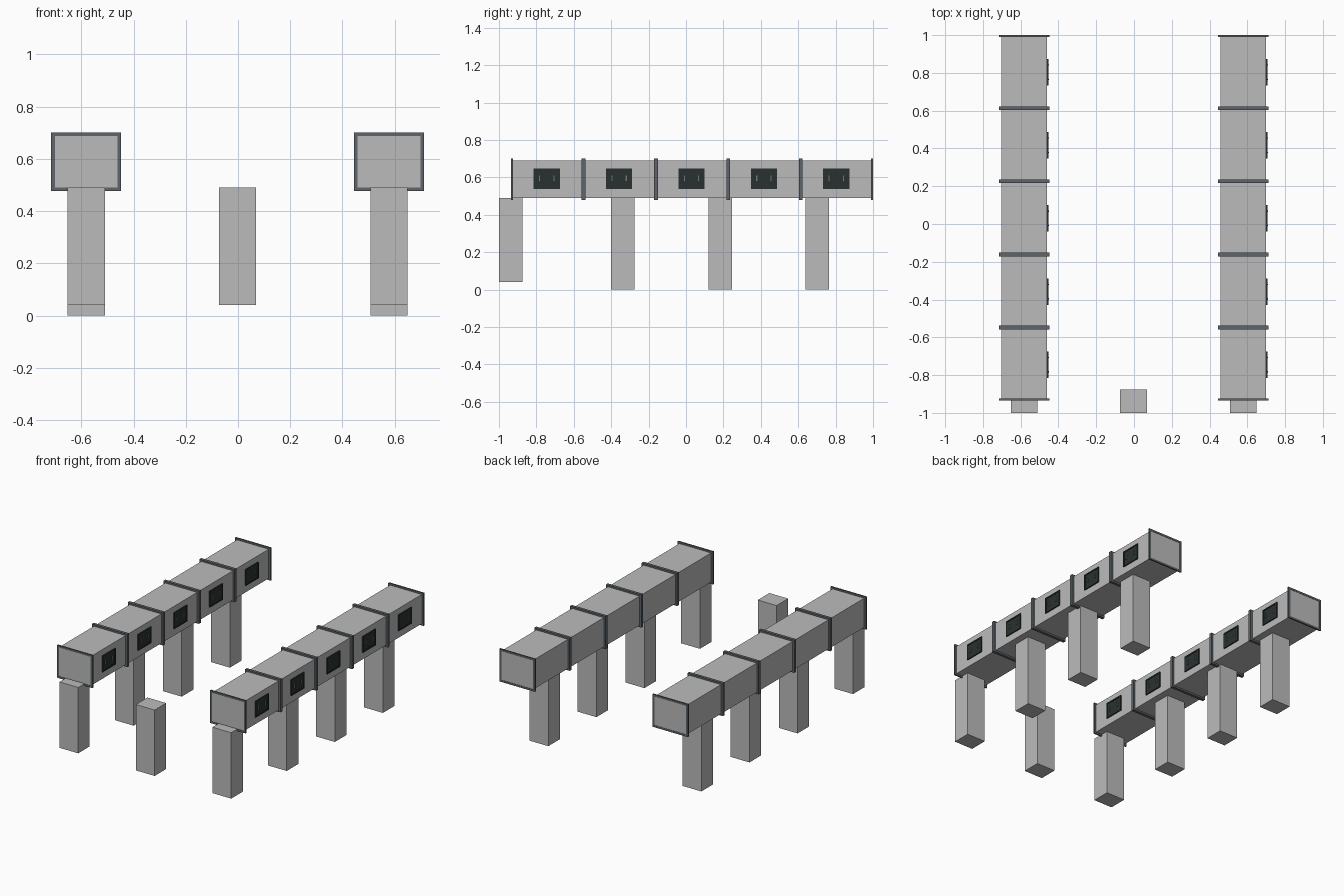
import bpy, bmesh

if "Cube" in bpy.data.objects:
    bpy.data.objects.remove(bpy.data.objects["Cube"])


def material(name, rgb):
    m = bpy.data.materials.new(name)
    m.diffuse_color = (*rgb, 1.0)
    m.use_nodes = True
    m.node_tree.nodes["Principled BSDF"].inputs["Base Color"].default_value = m.diffuse_color
    return m


CONCRETE = material("concrete grey", (0.50, 0.50, 0.50))
STEEL = material("slate steel", (0.11, 0.13, 0.145))
DARK = material("dark green black", (0.022, 0.031, 0.030))
PALE = material("dull handle grey", (0.16, 0.20, 0.19))


def make(name, bm, mat):
    me = bpy.data.meshes.new(name)
    bm.to_mesh(me)
    bm.free()
    me.materials.append(mat)
    ob = bpy.data.objects.new(name, me)
    bpy.context.collection.objects.link(ob)
    return ob


def add_box(bm, x0, x1, y0, y1, z0, z1):
    r = bmesh.ops.create_cube(bm, size=1)
    for v in r["verts"]:
        v.co.x = x0 if v.co.x < 0 else x1
        v.co.y = y0 if v.co.y < 0 else y1
        v.co.z = z0 if v.co.z < 0 else z1


def box(name, mat, *dims):
    bm = bmesh.new()
    add_box(bm, *dims)
    return make(name, bm, mat)


def frame(name, mat, axis, a0, a1, b0, b1, c0, c1, t):
    """Rectangular frame: a = thickness axis range, b = horizontal, c = vertical."""
    bm = bmesh.new()
    for p0, p1, q0, q1 in ((b0, b0 + t, c0, c1), (b1 - t, b1, c0, c1),
                           (b0 + t, b1 - t, c0, c0 + t), (b0 + t, b1 - t, c1 - t, c1)):
        if axis == "y":
            add_box(bm, p0, p1, a0, a1, q0, q1)
        else:
            add_box(bm, a0, a1, p0, p1, q0, q1)
    return make(name, bm, mat)


Y0, Y1, COUNT = -0.935, 1.0, 5
STEP = (Y1 - Y0) / COUNT
RING = 0.01
HALF, RHALF = 0.12, 0.134
PILLAR_Y = (-1.0, -0.40, 0.12, 0.64)


def pillar(cx, y, z0):
    box("pillar", CONCRETE, cx - 0.071, cx + 0.071, y, y + 0.125, z0, 0.491)


for side, cx in (("left", -0.581), ("right", 0.578)):
    # duct made of equal modules, each with a flange at both ends
    for i in range(COUNT):
        a = Y0 + i * STEP
        b = a + STEP
        box(side + "_duct_module", CONCRETE,
            cx - HALF, cx + HALF, a + 0.002, b - 0.002, 0.49, 0.69)
        for r0 in (a, b - RING):
            frame(side + "_flange", STEEL, "y", r0, r0 + RING,
                  cx - RHALF, cx + RHALF, 0.478, 0.702, 0.0135)
        # hatch on the +x wall: plate, rim and two handles
        m, x = (a + b) / 2 - 0.003, cx + HALF
        box(side + "_hatch_plate", DARK, x - 0.002, x + 0.005,
            m - 0.066, m + 0.066, 0.543, 0.645)
        frame(side + "_hatch_rim", DARK, "x", x - 0.002, x + 0.008,
              m - 0.070, m + 0.070, 0.539, 0.649, 0.009)
        for s in (-1, 1):
            box(side + "_hatch_handle", PALE, x + 0.004, x + 0.011,
                m + s * 0.038 - 0.003, m + s * 0.038 + 0.003, 0.58, 0.61)
    # supports, the front one starts slightly higher
    for y in PILLAR_Y:
        pillar(cx, y, 0.04 if y == -1.0 else 0.0)

# free-standing pillar in the middle
pillar(-0.002, -1.0, 0.04)
